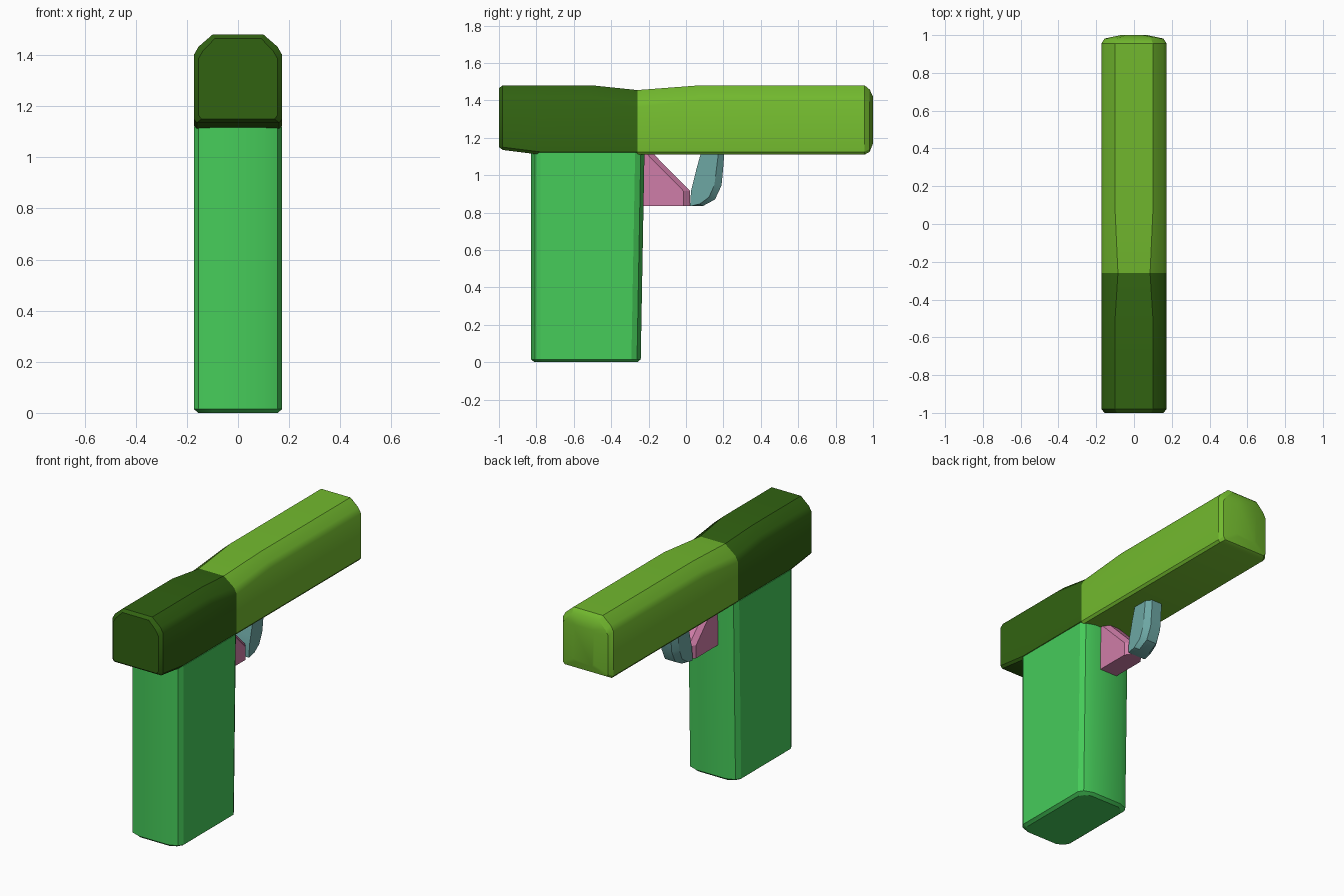
import bpy, bmesh, math

old = bpy.data.objects.get("Cube")
if old:
    bpy.data.objects.remove(old, do_unlink=True)


def material(name, rgb):
    """Flat material from 0-255 display colour, stored as linear values."""
    lin = [((c / 255 + 0.055) / 1.055) ** 2.4 for c in rgb]
    m = bpy.data.materials.new(name)
    m.use_nodes = True
    m.diffuse_color = (*lin, 1)
    m.node_tree.nodes["Principled BSDF"].inputs["Base Color"].default_value = (*lin, 1)
    return m


dark_green = material("dark green", (49, 98, 17))
leaf_green = material("leaf green", (114, 185, 46))
grip_green = material("grip green", (70, 204, 90))
pink = material("pink", (207, 125, 168))
teal = material("grey teal", (109, 167, 164))


def mirror_ring(half):
    """Close a half section, given from its +x side, across x = 0."""
    return half + [(-x, y, z) for x, y, z in reversed(half)]


def loft(name, rings, mat):
    """Skin a list of equal-length rings and cap both ends."""
    bm = bmesh.new()
    loops = [[bm.verts.new(p) for p in ring] for ring in rings]
    n = len(loops[0])
    for a, b in zip(loops, loops[1:]):
        for i in range(n):
            j = (i + 1) % n
            bm.faces.new((a[i], a[j], b[j], b[i]))
    bm.faces.new(loops[0])
    bm.faces.new(loops[-1])
    bmesh.ops.recalc_face_normals(bm, faces=bm.faces)
    mesh = bpy.data.meshes.new(name)
    bm.to_mesh(mesh)
    bm.free()
    mesh.materials.append(mat)
    obj = bpy.data.objects.new(name, mesh)
    bpy.context.collection.objects.link(obj)
    bpy.ops.object.select_all(action="DESELECT")
    obj.select_set(True)
    bpy.context.view_layer.objects.active = obj
    bpy.ops.object.shade_smooth_by_angle(angle=math.radians(30))
    return obj


W = 0.173  # half width of the body and grip


def body_ring(y, bottom=1.11, top=1.48, half=W, flat=0.10, drop=0.08):
    """Section with a flat underside and chamfered top shoulders."""
    return mirror_ring([
        (half - 0.012, y, bottom), (half, y, bottom + 0.015),
        (half, y, top - drop), (half - 0.018, y, top - 0.6 * drop),
        (flat, y, top)])


# Upper body, split by colour at the dip
dip = dict(top=1.455, flat=0.085, drop=0.09)
loft("rear_body", [
    body_ring(-1.0, 1.15, 1.465, W - 0.018, 0.09),
    body_ring(-0.98, 1.135),
    body_ring(-0.78),
    body_ring(-0.5),
    body_ring(-0.26, **dip)], dark_green)
loft("barrel", [
    body_ring(-0.26, **dip),
    body_ring(0.07),
    body_ring(0.955),
    body_ring(0.982, 1.125, 1.458, 0.155, 0.09),
    body_ring(1.0, 1.17, 1.42, 0.07, 0.045, 0.04)], leaf_green)


def grip_ring(z, back, inset=0.0):
    """Rounded rectangle section of the grip."""
    f, b, w = -0.828 + inset, back - inset, W - inset
    return mirror_ring([
        (0.10, f, z), (w - 0.018, f + 0.02, z), (w, f + 0.05, z),
        (w, b - 0.05, z), (w - 0.018, b - 0.02, z), (0.10, b, z)])


loft("grip", [
    grip_ring(0, -0.242, 0.018),
    grip_ring(0.015, -0.242),
    grip_ring(1.12, -0.222)], grip_green)


# Trigger: wedge with chamfered rear corners
def trigger_ring(z, back, half=0.06):
    return mirror_ring([
        (half, -0.25, z), (half, back - 0.035, z), (half * 0.55, back, z)])


loft("trigger", [
    trigger_ring(0.835, 0.022),
    trigger_ring(0.915, 0.022),
    trigger_ring(1.12, -0.18)], pink)

# Trigger guard: inner and outer edge points from top to trigger tip
guard_path = [
    ((0.08, 1.12), (0.205, 1.12)),
    ((0.055, 1.03), (0.198, 1.03)),
    ((0.038, 0.96), (0.19, 0.945)),
    ((0.028, 0.92), (0.155, 0.87)),
    ((0.024, 0.88), (0.09, 0.835)),
    ((0.022, 0.835), (0.03, 0.835)),
]


def guard_ring(inner, outer):
    (iy, iz), (oy, oz) = inner, outer
    my, mz = iy + (oy - iy) * 0.75, iz + (oz - iz) * 0.75
    return mirror_ring([(0.06, iy, iz), (0.06, my, mz), (0.035, oy, oz)])


loft("trigger_guard", [guard_ring(i, o) for i, o in guard_path], teal)
